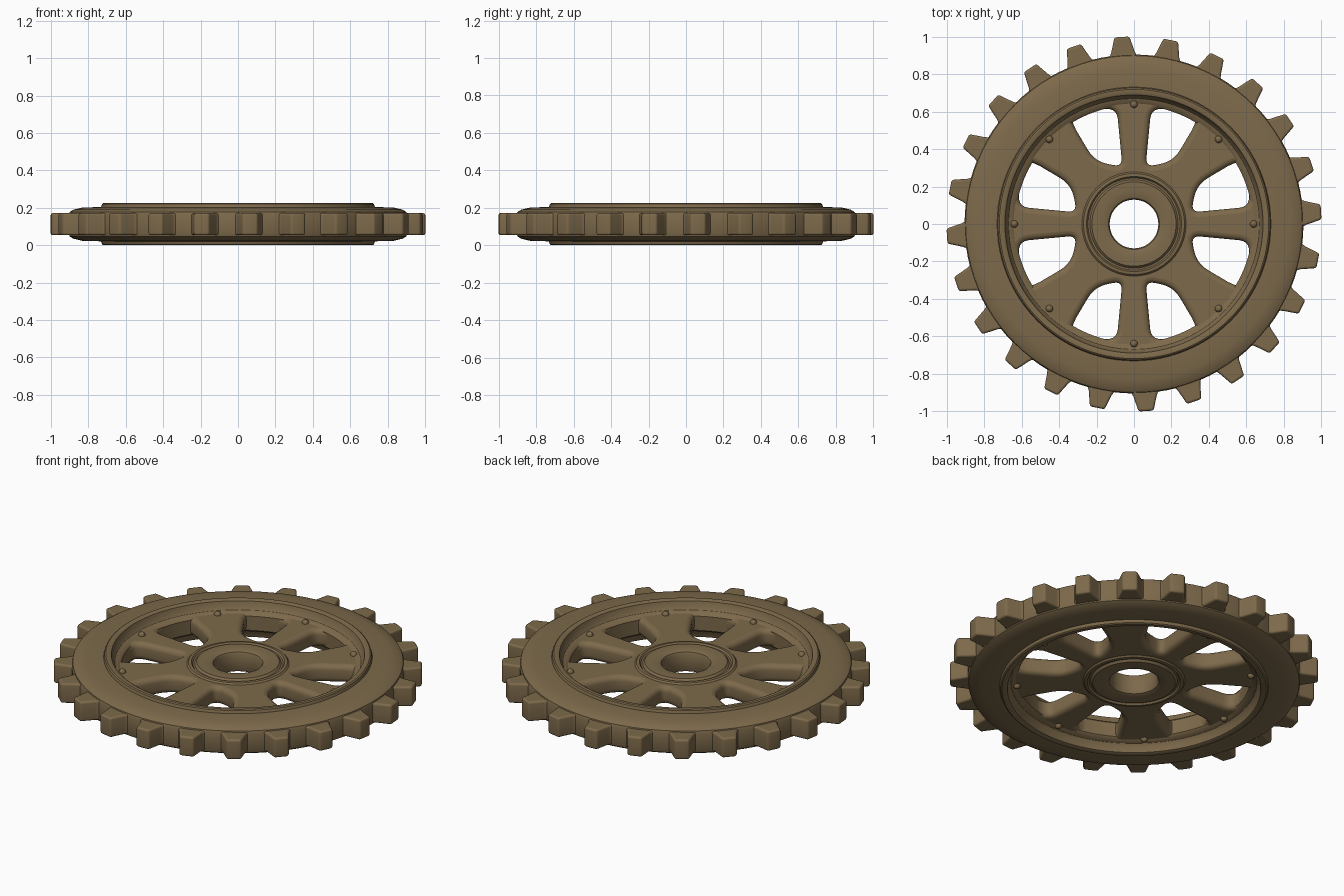
import bpy, bmesh, math
from math import pi, sin, cos
from mathutils import Vector, Matrix

if "Cube" in bpy.data.objects:
    bpy.data.objects.remove(bpy.data.objects["Cube"])

MID = 0.1125   # the wheel is symmetrical about this height

bronze = bpy.data.materials.new("dull_bronze")
bronze.use_nodes = True
bronze.diffuse_color = (0.205, 0.143, 0.07, 1)
bronze.node_tree.nodes["Principled BSDF"].inputs["Base Color"].default_value = bronze.diffuse_color


def finish(ob, angle=35):
    ob.data.materials.clear()
    ob.data.materials.append(bronze)
    bpy.ops.object.select_all(action='DESELECT')
    ob.select_set(True)
    bpy.context.view_layer.objects.active = ob
    if ob.type == 'CURVE':
        bpy.ops.object.convert(target='MESH')
    bpy.ops.object.shade_smooth_by_angle(angle=math.radians(angle))


def from_bmesh(name, bm):
    mesh = bpy.data.meshes.new(name)
    bmesh.ops.recalc_face_normals(bm, faces=bm.faces)
    bm.to_mesh(mesh)
    bm.free()
    ob = bpy.data.objects.new(name, mesh)
    bpy.context.collection.objects.link(ob)
    finish(ob)


def lathe(name, half, steps=96):
    """Spin a closed section given by its upper half, mirrored about MID."""
    section = half + [(r, 2 * MID - z) for r, z in reversed(half)]
    bm = bmesh.new()
    rings = [[bm.verts.new((r * cos(2 * pi * i / steps), r * sin(2 * pi * i / steps), z))
              for r, z in section] for i in range(steps)]
    n = len(section)
    for i in range(steps):
        a, b = rings[i], rings[(i + 1) % steps]
        for j in range(n):
            k = (j + 1) % n
            bm.faces.new((a[j], b[j], b[k], a[k]))
    from_bmesh(name, bm)


def circle(r, n=96):
    return [Vector((r * cos(2 * pi * i / n), r * sin(2 * pi * i / n))) for i in range(n)]


def rounded(corners, cuts, steps=5):
    """Replace each corner of a polygon with a small curve."""
    out = []
    for i, p in enumerate(corners):
        a = p + (corners[i - 1] - p).normalized() * cuts[i]
        b = p + (corners[(i + 1) % len(corners)] - p).normalized() * cuts[i]
        for s in range(steps + 1):
            t = s / steps
            out.append(a * (1 - t) ** 2 + p * 2 * t * (1 - t) + b * t * t)
    return out


def plate(name, outlines, thickness, bevel):
    """Flat filled shape with holes and rounded rims."""
    cu = bpy.data.curves.new(name, 'CURVE')
    cu.dimensions = '2D'
    cu.fill_mode = 'BOTH'
    cu.extrude = thickness / 2 - bevel
    cu.bevel_depth = bevel
    cu.bevel_resolution = 3
    cu.offset = -bevel
    for pts in outlines:
        sp = cu.splines.new('POLY')
        sp.points.add(len(pts) - 1)
        for p, v in zip(sp.points, pts):
            p.co = (v.x, v.y, 0, 1)
        sp.use_cyclic_u = True
    ob = bpy.data.objects.new(name, cu)
    bpy.context.collection.objects.link(ob)
    ob.location.z = MID
    finish(ob)


# Toothed band
TEETH = 24
corners, cuts = [], []
for i in range(TEETH):
    a = 2 * pi * i / TEETH + math.radians(3.7)
    turn = Matrix.Rotation(a, 2)
    corners += [turn @ Vector(v) for v in ((0.895, -0.07), (1.002, -0.04), (1.002, 0.04), (0.895, 0.07))]
    cuts += [0.025, 0.012, 0.012, 0.025]
plate("toothed_band", [rounded(corners, cuts, 3), circle(0.8)], 0.118, 0.012)

# Rim with raised lip on both sides
lathe("rim", [(0.635, 0.155), (0.645, 0.166), (0.67, 0.174), (0.682, 0.19), (0.69, 0.22),
              (0.70, 0.225), (0.72, 0.225), (0.727, 0.22), (0.732, 0.204), (0.83, 0.202),
              (0.88, 0.19), (0.9, 0.178), (0.906, 0.16)])

# Spoked web: eight windows, in mirrored pairs around each quarter
window = rounded([Vector(v) for v in ((0.062, 0.305), (0.092, 0.62), (0.365, 0.595), (0.21, 0.335))],
                 [0.05, 0.06, 0.11, 0.07])
holes = []
for q in range(4):
    turn = Matrix.Rotation(q * pi / 2, 2)
    holes.append([turn @ p for p in window])
    holes.append([turn @ Vector((-p.x, p.y)) for p in reversed(window)])
plate("spoked_web", [circle(0.76), circle(0.2)] + holes, 0.105, 0.03)

# Hub with bore and ring groove
lathe("hub", [(0.13, 0.158), (0.136, 0.17), (0.15, 0.176), (0.19, 0.178), (0.225, 0.178),
              (0.236, 0.166), (0.246, 0.166), (0.254, 0.176), (0.27, 0.174), (0.283, 0.16),
              (0.30, 0.15)])

# Rivets at the spoke ends, both sides
bm = bmesh.new()
for i in range(8):
    for side in (-1, 1):
        a = i * pi / 4
        place = Matrix.Translation((0.64 * cos(a), 0.64 * sin(a), MID + side * 0.052))
        bmesh.ops.create_uvsphere(bm, u_segments=12, v_segments=8, radius=0.02, matrix=place)
from_bmesh("rivets", bm)
